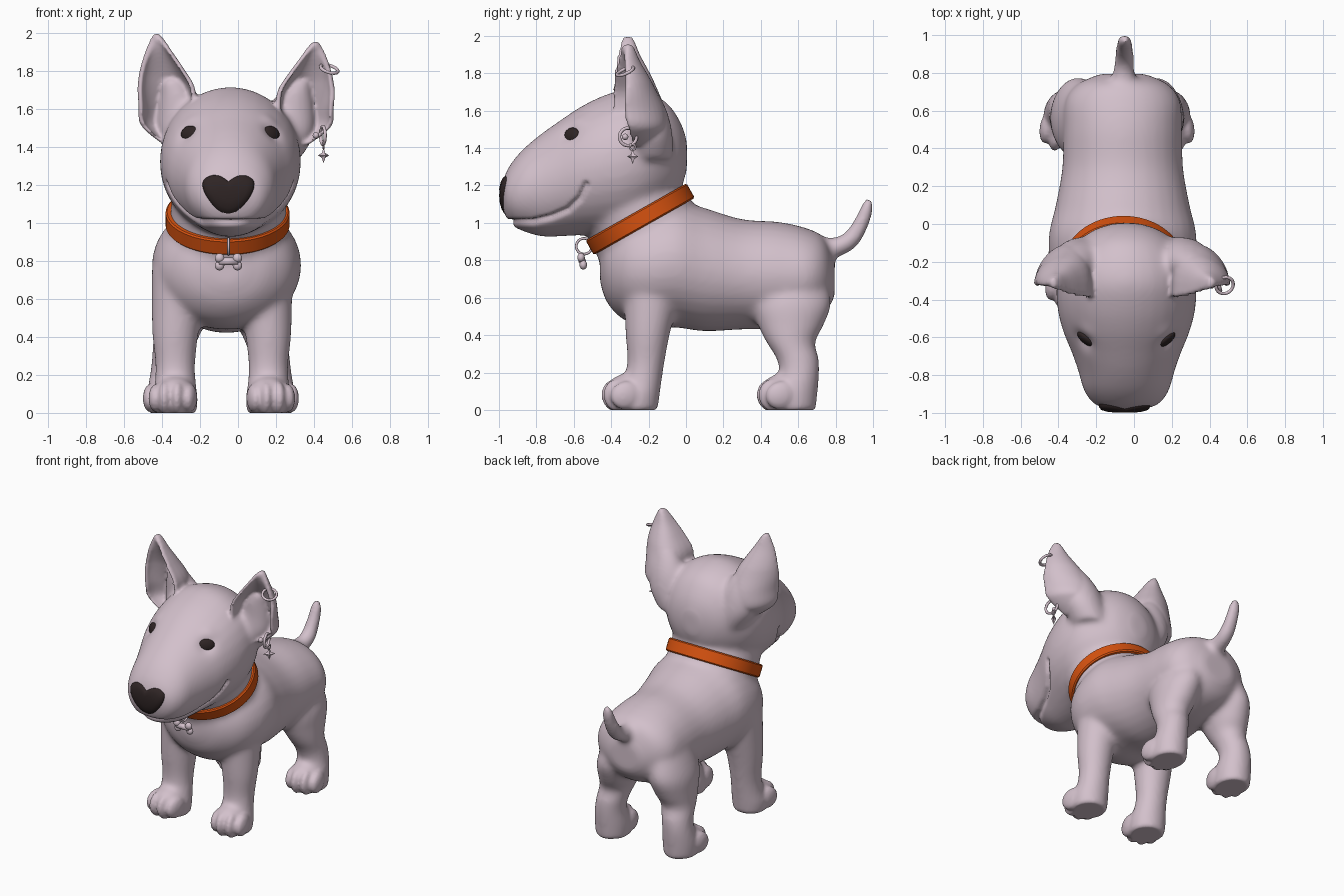
import bpy, bmesh, math
from mathutils import Vector, Matrix

if "Cube" in bpy.data.objects:
    bpy.data.objects.remove(bpy.data.objects["Cube"])

def mat(name, col):
    m = bpy.data.materials.new(name)
    m.diffuse_color = (*col, 1)
    m.use_nodes = True
    m.node_tree.nodes["Principled BSDF"].inputs["Base Color"].default_value = m.diffuse_color
    return m

FUR = mat("pale_mauve", (0.65, 0.53, 0.60))
ORANGE = mat("collar_orange", (0.68, 0.085, 0.005))
DARK = mat("dark_brown", (0.028, 0.018, 0.018))

def make(name, bm, material):
    bmesh.ops.recalc_face_normals(bm, faces=bm.faces[:])
    me = bpy.data.meshes.new(name)
    bm.to_mesh(me)
    bm.free()
    me.materials.append(material)
    ob = bpy.data.objects.new(name, me)
    bpy.context.scene.collection.objects.link(ob)
    for p in me.polygons:
        p.use_smooth = True
    return ob

def dense(secs, n=5):
    """Catmull-Rom interpolation of section tuples."""
    out = []
    for i in range(len(secs) - 1):
        p = [secs[max(0, min(len(secs) - 1, i + k))] for k in (-1, 0, 1, 2)]
        for s in range(n):
            t = s / n
            out.append([0.5 * (2 * b + (c - a) * t + (2 * a - 5 * b + 4 * c - d) * t * t
                               + (3 * b - a - 3 * c + d) * t ** 3) for a, b, c, d in zip(*p)])
    return out + [list(secs[-1])]

def skin(bm, rings, closed=False):
    vs = [[bm.verts.new(p) for p in r] for r in rings]
    n = len(vs[0])
    pairs = list(zip(vs, vs[1:])) + ([(vs[-1], vs[0])] if closed else [])
    for a, b in pairs:
        for i in range(n):
            bm.faces.new((a[i], a[(i + 1) % n], b[(i + 1) % n], b[i]))
    if not closed:
        bm.faces.new(vs[0])
        bm.faces.new(vs[-1])

def ellipse(x, y, z, ra, rb, tilt, n=32):
    """Ring spanned by x and a direction in the side plane at tilt degrees."""
    v = Vector((0, math.cos(math.radians(tilt)), math.sin(math.radians(tilt))))
    return [Vector((x, y, z)) + Vector((ra * math.cos(a), 0, 0)) + v * rb * math.sin(a)
            for a in (2 * math.pi * i / n for i in range(n))]

def limb(bm, secs):
    skin(bm, [ellipse(s[0], s[1], s[2], max(s[3], .005), max(s[4], .005), s[5]) for s in dense(secs)])

def ball(bm, loc, scale, rot=None):
    m = Matrix.Translation(loc) @ (rot or Matrix()) @ Matrix.Diagonal((*scale, 1))
    bmesh.ops.create_uvsphere(bm, u_segments=20, v_segments=12, radius=1, matrix=m)

def fuse(ob, voxel, iters):
    r = ob.modifiers.new("remesh", 'REMESH')
    r.mode, r.voxel_size = 'VOXEL', voxel
    s = ob.modifiers.new("smooth", 'SMOOTH')
    s.factor, s.iterations = 0.5, iters
    bpy.context.view_layer.update()
    me = bpy.data.meshes.new_from_object(ob.evaluated_get(bpy.context.evaluated_depsgraph_get()))
    ob.modifiers.clear()
    ob.data = me

# ---- core: torso, neck, head, ear roots, legs, tail
bm = bmesh.new()
limb(bm, [(-.06, y, z, a, b, 90) for y, z, a, b in (
    (-.46, .77, .09, .09), (-.42, .76, .22, .19), (-.33, .76, .33, .28), (-.2, .765, .385, .325),
    (-.05, .78, .39, .34), (.1, .75, .355, .33), (.3, .725, .32, .295), (.5, .72, .315, .285),
    (.65, .72, .305, .25), (.74, .72, .24, .2), (.795, .7, .12, .1))])
limb(bm, [(-.055, -.07, .72, .33, .30, 30), (-.055, -.2, .93, .315, .295, 30),
          (-.05, -.27, 1.06, .305, .285, 30), (-.04, -.37, 1.25, .30, .26, 30)])
limb(bm, [(-.04, y, z, a, b, 90) for y, z, a, b in (
    (.005, 1.36, .06, .08), (-.03, 1.36, .17, .18), (-.1, 1.36, .265, .28), (-.2, 1.35, .34, .345),
    (-.32, 1.33, .37, .385), (-.45, 1.305, .365, .372), (-.57, 1.275, .335, .342),
    (-.68, 1.235, .29, .308), (-.78, 1.2, .255, .272), (-.87, 1.175, .23, .22),
    (-.93, 1.155, .195, .17), (-.965, 1.15, .15, .115), (-.985, 1.15, .06, .05))])
for s in (-1, 1):
    limb(bm, [(-.01 + s * x, y, z, a, b, 0) for x, y, z, a, b in (
        (.22, -.19, 1.34, .12, .12), (.27, -.19, 1.46, .14, .12), (.29, -.195, 1.58, .125, .10),
        (.31, -.215, 1.68, .09, .075), (.34, -.235, 1.76, .05, .045))])
    limb(bm, [(-.085 + s * d, y, z, a, b, 0) for d, y, z, a, b in (
        (.22, -.17, .75, .15, .17), (.235, -.19, .55, .135, .14), (.245, -.205, .4, .12, .118),
        (.245, -.215, .25, .105, .1), (.245, -.235, .15, .11, .105), (.247, -.26, .08, .122, .12),
        (.247, -.265, -.005, .115, .115))])
    limb(bm, [(-.09 + s * d, y, z, a, b, 0) for d, y, z, a, b in (
        (.17, .55, .75, .11, .18), (.205, .56, .58, .14, .217), (.225, .56, .45, .13, .175),
        (.245, .56, .36, .113, .13), (.26, .595, .28, .104, .115), (.27, .605, .2, .104, .108),
        (.272, .575, .1, .118, .13), (.272, .565, -.005, .115, .13))])
    for fx, fy in ((-.085 + s * .247, -.265), (-.09 + s * .272, .565)):
        ball(bm, (fx, fy - .055, .085), (.112, .115, .11))
limb(bm, [(-.055, .7, .85, .08, .08, 90), (-.055, .8, .868, .058, .055, 102), (-.05, .88, .91, .052, .05, 132),
          (-.05, .935, .995, .047, .043, 153), (-.05, .968, 1.08, .04, .035, 165),
          (-.05, .98, 1.135, .022, .02, 170)])
core = make("core", bm, FUR)
fuse(core, .016, 12)

# ---- ears and toes are added, then everything is fused again
bm = bmesh.new()
bm.from_mesh(core.data)
EAR = [(1.41, .26, .38, -.30, .13), (1.47, .25, .46, -.34, .19), (1.53, .23, .51, -.365, .235),
       (1.62, .21, .515, -.38, .24), (1.72, .22, .52, -.38, .20), (1.82, .28, .505, -.37, .145),
       (1.90, .335, .48, -.355, .095), (1.96, .375, .455, -.338, .06), (1.995, .405, .435, -.32, .03)]
for s in (-1, 1):
    rings = []
    for z, xi, xo, yf, d in dense(EAR, 4):
        zz = z - (.04 * (z - 1.42) / .57 if s > 0 else 0)
        mid, hw = (xi + xo) / 2, (xo - xi) / 2
        slope = .06 * min(1, hw / .13)
        hf, df = max(hw - .025, hw * .5), max(d - .06, -.005)
        # crescent section: deepest near the head, outer rim set further back
        back, front = [], []
        for i in range(17):
            t = i / 16
            c, bulge = -math.cos(math.pi * t), math.sin(math.pi * t ** .75)
            back.append((-.01 + s * (mid + hw * c), yf + slope * t + d * bulge, zz))
            front.append((-.01 + s * (mid + hf * c), yf + slope * t - .012 + df * bulge, zz))
        rings.append(back + front[::-1])
    skin(bm, rings)
    for fx, fy in ((-.085 + s * .247, -.265), (-.09 + s * .272, .565)):
        for tx, ty, h in ((-.088, -.07, .075), (-.034, -.1, .09), (.034, -.1, .09), (.088, -.07, .075)):
            r = Matrix.Rotation(s * .15, 4, 'Z') @ Matrix.Rotation(.25, 4, 'X')
            p = Vector((fx, fy, .078)) + Matrix.Rotation(s * .15, 3, 'Z') @ Vector((tx, ty, 0))
            ball(bm, p, (.04, .085, h), r)
old = core
core = make("dog_body", bm, FUR)
bpy.data.objects.remove(old)
fuse(core, .0115, 4)

# mouth groove and eye sockets: press vertices in near a line or a point
MOUTH = [Vector(p) for p in ((-.535, 1.205), (-.57, 1.13), (-.63, 1.07), (-.72, 1.03), (-.82, 1.005), (-1, 1.0))]
EYES = {"left_eye": Vector((-.275, -.625, 1.485)), "right_eye": Vector((.187, -.625, 1.48))}
moves = []
for v in core.data.vertices:
    push = 0
    if v.co.y < -.5 and .9 < v.co.z < 1.25:
        q = Vector((v.co.y, v.co.z))
        dist = 9
        for a, b in zip(MOUTH, MOUTH[1:]):
            t = max(0, min(1, (q - a).dot(b - a) / (b - a).length_squared))
            dist = min(dist, (q - a - (b - a) * t).length)
        push = .024 * math.exp(-(dist / .014) ** 2)
    for e in EYES.values():
        push += .022 * math.exp(-((v.co - e).length / .055) ** 2)
        push -= .012 * math.exp(-((v.co - e - Vector((0, .03, .075))).length / .05) ** 2)
    moves.append((v, v.normal * -push))
for v, d in moves:
    v.co += d
    v.co.z = max(v.co.z, 0)
for p in core.data.polygons:
    p.use_smooth = True
bpy.context.view_layer.update()

# ---- eyes, seated in the sockets
for name, e in EYES.items():
    ok, loc, nor, _ = core.closest_point_on_mesh(e)
    nor = Vector((math.copysign(.62, e.x), -.74, .25)).normalized()
    side = Vector((0, 0, 1)).cross(nor).normalized()
    rot = Matrix((side, nor.cross(side), nor)).transposed().to_4x4()
    bm = bmesh.new()
    ball(bm, loc, (.056, .042, .022), rot)
    make(name, bm, DARK)

# ---- heart-shaped nose, rounded towards its rim
half = dense([(0, .065), (.045, .093), (.095, .095), (.135, .065), (.13, .01), (.09, -.055), (.045, -.1), (0, -.115)], 4)
heart = half + [(-x, z) for x, z in half[-2:0:-1]]
bm = bmesh.new()
skin(bm, [[(-.05 + x * k, y + 2 * (z * k) ** 2 + .6 * (x * k) ** 2, 1.155 + z * k) for x, z in heart]
          for y, k in ((-.92, .95), (-.965, 1), (-.985, .98), (-.995, .9), (-.999, .7), (-1, .4))])
make("nose", bm, DARK)

# ---- collar band
bm = bmesh.new()
n = Vector((0, -.49, .87))
rings = []
for off, h in ((-.03, -.045), (0, -.045), (.008, -.037), (.008, .037), (0, .045), (-.03, .045)):
    rings.append([p + n * h for p in ellipse(-.055, -.245, 1.02, .318 + off, .302 + off, 29.5, 64)])
skin(bm, rings, closed=True)
collar = make("collar", bm, ORANGE)
bpy.context.view_layer.objects.active = collar
collar.select_set(True)
bpy.ops.object.shade_smooth_by_angle(angle=math.radians(40))

# ---- rings
def ring(name, loc, r, t, rot):
    bm = bmesh.new()
    m = Matrix.Translation(loc) @ rot
    skin(bm, [[m @ Vector(((r + t * math.cos(b)) * math.cos(a), (r + t * math.cos(b)) * math.sin(a), t * math.sin(b)))
               for b in (2 * math.pi * j / 8 for j in range(8))]
              for a in (2 * math.pi * i / 28 for i in range(28))], closed=True)
    make(name, bm, FUR)

side_on = Matrix.Rotation(math.pi / 2, 4, 'Y')
ring("upper_earring", (.48, -.325, 1.81), .047, .009, Matrix.Rotation(.3, 4, 'Y') @ Matrix.Rotation(.4, 4, 'X'))
ring("lower_earring", (.447, -.31, 1.46), .047, .009, Matrix.Rotation(.25, 4, 'Z') @ side_on)
ring("star_link", (.45, -.285, 1.405), .015, .005, side_on)
ring("tag_ring", (-.05, -.545, .875), .042, .007, side_on)

# ---- earring stud and four-point star
bm = bmesh.new()
ball(bm, (.41, -.325, 1.46), (.017, .017, .017))
make("ear_stud", bm, FUR)
bm = bmesh.new()
m = Matrix.Translation((.45, -.285, 1.355)) @ Matrix.Rotation(-math.pi / 4, 4, 'Z')
rim = [bm.verts.new(m @ Vector((0, r * math.sin(a), r * math.cos(a))))
       for a, r in ((math.pi * i / 4, .018 if i % 2 else .042) for i in range(8))]
for sx in (-.016, .016):
    tip = bm.verts.new(m @ Vector((sx, 0, 0)))
    for i in range(8):
        bm.faces.new((tip, rim[i], rim[(i + 1) % 8]))
star = make("star_pendant", bm, FUR)
for p in star.data.polygons:
    p.use_smooth = False

# ---- bone tag
bm = bmesh.new()
bmesh.ops.create_cone(bm, cap_ends=True, segments=16, radius1=.02, radius2=.02, depth=.1,
                      matrix=Matrix.Translation((-.05, -.555, .797)) @ side_on)
for sx in (-1, 1):
    for sz in (-1, 1):
        ball(bm, (-.05 + sx * .047, -.555 - sz * .006, .795 + sz * .02), (.025, .02, .025))
make("bone_tag", bm, FUR)
